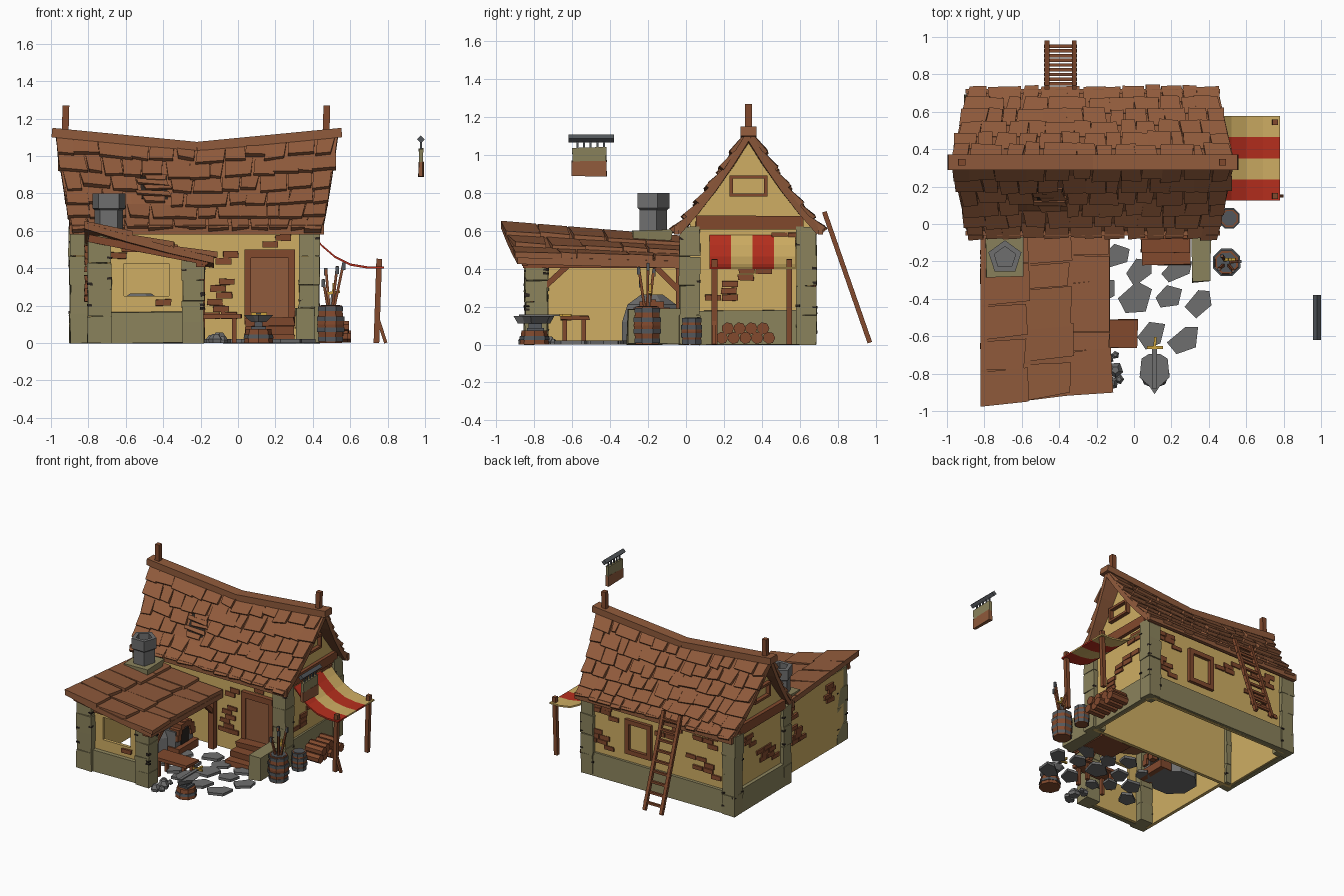
import bpy, bmesh, math, random
from mathutils import Vector as V

if "Cube" in bpy.data.objects:
    bpy.data.objects.remove(bpy.data.objects["Cube"])
random.seed(4)
R = random.uniform

def mat(name, hexcol):
    m = bpy.data.materials.new(name)
    lin = [(int(hexcol[i:i + 2], 16) / 255) ** 2.2 for i in (0, 2, 4)]
    m.diffuse_color = (*lin, 1)
    m.use_nodes = True
    m.node_tree.nodes["Principled BSDF"].inputs["Base Color"].default_value = m.diffuse_color
    return m
ROOF, TIMBER, PLASTER, STONE, GREY, IRON, RED, GOLD, DARK = MATS = [mat(*a) for a in (
    ("roof brown", "8F5B3E"), ("timber brown", "814B31"), ("plaster yellow", "CDAC63"), ("olive stone", "89815C"),
    ("grey stone", "6E6E6E"), ("iron", "54585C"), ("red cloth", "B53223"), ("gold", "C9A040"), ("soot", "2E2824"))]

class Part:
    """Collects solids into one named object."""
    def __init__(s, name):
        s.name, s.bm = name, bmesh.new()
    def faces(s, vs, fs, m):
        vs = [s.bm.verts.new(v) for v in vs]
        for f in fs:
            s.bm.faces.new([vs[i] for i in f]).material_index = MATS.index(m)
        return s
    def hexa(s, c, m):
        return s.faces(c, [(3, 2, 1, 0), (4, 5, 6, 7)] + [(i, (i + 1) % 4, (i + 1) % 4 + 4, i + 4) for i in range(4)], m)
    def box(s, x0, x1, y0, y1, z0, z1, m, j=0):
        c = [(x, y, z) for z in (z0, z1) for x, y in ((x0, y0), (x1, y0), (x1, y1), (x0, y1))]
        return s.hexa([V(p) + V((R(-j, j), R(-j, j), R(-j, j))) for p in c], m)
    def bar(s, a, b, w, h, m):
        a, b = V(a), V(b)
        d = (b - a).normalized()
        u = d.cross(V((0, 0, 1)) if abs(d.z) < .95 else V((0, 1, 0))).normalized()
        t = u.cross(d) * h / 2
        u = u * w / 2
        return s.hexa([p + q for p in (a, b) for q in (-u - t, u - t, u + t, t - u)], m)
    def lathe(s, x, y, rings, n, m, axis=2, rot=0, cap=True):
        vs = []
        for r, z in rings:
            for i in range(n):
                a = rot + i * math.tau / n
                p = (r * math.cos(a), r * math.sin(a))
                vs.append((x + p[0], y + p[1], z) if axis == 2 else (z, x + p[0], y + p[1]))
        k = len(rings)
        fs = [(q * n + i, q * n + (i + 1) % n, q * n + n + (i + 1) % n, q * n + n + i) for q in range(k - 1) for i in range(n)]
        if cap:
            fs += [tuple(range(n))[::-1], tuple(range((k - 1) * n, k * n))]
        return s.faces(vs, fs, m)
    def prism(s, lo, hi, m):
        n = len(lo)
        return s.faces(list(lo) + list(hi), [tuple(range(n))[::-1], tuple(range(n, 2 * n))] +
                       [(i, (i + 1) % n, n + (i + 1) % n, n + i) for i in range(n)], m)
    def done(s):
        bmesh.ops.recalc_face_normals(s.bm, faces=s.bm.faces)
        me = bpy.data.meshes.new(s.name)
        s.bm.to_mesh(me)
        used = sorted({p.material_index for p in me.polygons})
        slots = [p.material_index for p in me.polygons]
        for i in used:
            me.materials.append(MATS[i])
        for p, i in zip(me.polygons, slots):
            p.material_index = used.index(i)
        bpy.context.collection.objects.link(bpy.data.objects.new(s.name, me))

# house walls, gables and stone base
w = Part("house_walls")
w.box(-.86, .40, .02, .045, 0, .66, PLASTER).box(-.86, .40, .635, .66, 0, .66, PLASTER)
g = [(.02, 0), (.66, 0), (.66, .66), (.335, 1.07), (.02, .66)]
for x in (-.87, .375):
    w.prism([(x, *p) for p in g], [(x + .025, *p) for p in g], PLASTER)
w.done()
b = Part("stone_base")
b.box(.39, .415, .05, .6, 0, .18, STONE, .004).box(-.88, .40, .65, .68, 0, .18, STONE, .004)
b.box(-.895, -.86, .05, .6, 0, .18, STONE, .004)
b.box(-.69, -.28, -.835, -.80, 0, .165, STONE, .004)
b.box(.31, .405, -.31, 0, 0, .19, STONE, .006).done()

# olive stone corner posts, with dark nicks
c = Part("corner_posts")
for x, y, h, r in ((.38, .02, .62, .055), (.38, .635, .62, .055), (-.85, .02, .62, .05), (-.85, .635, .62, .055),
                   (-.74, -.79, .57, .065), (-.24, -.79, .45, .062)):
    for k in range(4):
        z0, z1, q = h * k / 4, h * (k + 1) / 4, r * R(.92, 1.02)
        c.box(x - q, x + q, y - q, y + q, z0, z1, STONE, .004)
    for k in range(7):
        z, sx, sy = R(.05, h - .06), random.choice((-1, 1)), random.choice((-1, 1))
        c.box(x + sx * r * .6, x + sx * r * 1.02, y + sy * r * .6, y + sy * r * 1.02, z, z + .012, DARK, .003)
c.done()

# main roof: sagging ridge, flared eaves
def roof(s, v, side, lift=0):
    x = -.22 + s * (.755 - .085 * v)
    zr = 1.055 + .065 * abs(s)
    z = zr - (zr - .60) * (v + .22 * v * (1 - v))
    return V((x, .33 + side * (.005 + .378 * v + lift * .75), z + lift * .65))
deck, tiles = Part("roof_deck"), Part("roof_shingles")
def patch(part, fn, s0, s1, v0, v1, lo, up, dn, m, j=0):
    s0, s1, v1 = s0 + R(-j, j) * .5, s1 + R(-j, j) * .5, v1 + R(-j, j)
    cs = ((s0, v0, up), (s1, v0, up), (s1 + R(-j, j), v1, dn), (s0 + R(-j, j), v1 + R(-j, j), dn + R(0, j / 4)))
    part.hexa([fn(s, v, lo) for s, v, _ in cs] + [fn(s, v, h) for s, v, h in cs], m)
for side in (-1, 1):
    f = lambda s, v, l: roof(s, v, side, l)
    for i in range(4):
        for k in range(4):
            patch(deck, f, i / 2 - 1, i / 2 - .5, k / 4, k / 4 + .25, -.03, .004, .004, ROOF)
    for k in range(6):
        n = 12 + k % 2
        cuts = [-1] + [-1 + 2 * (i + R(-.28, .28)) / n for i in range(1, n)] + [1]
        for a, e in zip(cuts, cuts[1:]):
            if side < 0 and k in (2, 3) and -.46 < (a + e) / 2 < -.18:
                continue  # hole in the front slope
            patch(tiles, f, a + .004, e - .004, k / 6, min(k / 6 + .185, 1.01), .0, .008, .03, ROOF, .02)
tiles.done()
f = lambda s, v, l: roof(s, v, -1, l)
patch(deck, f, -.42, -.22, .34, .6, 0, .006, .006, DARK)
for k in range(5):
    v = .33 + k * .062
    patch(deck, f, -.47 + R(0, .08), -.19 - R(0, .08), v, v + .045, .006, .018, .02, ROOF, .022)
for y in (-.05, .71):
    deck.bar((-.9, y, .605), (.46, y, .605), .025, .05, ROOF)
deck.done()
r = Part("ridge_beam")
for s in (-1, 1):
    r.bar((-.22, .33, 1.05), (-.22 + s * .775, .33, 1.125), .085, .05, ROOF)
for x in (-.925, .47):
    r.bar((x, .33, 1.08), (x + .005, .33, 1.27), .036, .036, TIMBER)
r.done()

# gable timbers and windows
t = Part("gable_timbers")
for x, d in ((.40, 1), (-.87, -1)):
    X = sorted((x, x + d * .03))
    t.box(*X, .05, .62, .61, .68, TIMBER, .004)
    for z in (.78, .875):
        t.box(*X, .23, .43, z, z + .018, TIMBER)
    for y in (.23, .412):
        t.box(*X, y, y + .018, .78, .89, TIMBER)
t.done()
t = Part("back_window")
for x in (-.17, .02):
    t.box(x, x + .035, .65, .685, .26, .51, TIMBER)
t.box(-.17, .055, .65, .685, .245, .28, TIMBER).box(-.17, .055, .65, .685, .48, .515, TIMBER).done()

# exposed bricks: (column, row height, rows, drift)
br = Part("exposed_bricks")
def bricks(axis, pos, spots):
    for u, z, rows, drift in spots:
        for k in range(rows):
            a = u + k * drift + (.02 if k % 2 else -.02)
            for q in range(random.choice((1, 2))):
                lo, hi, z0 = a + q * .09, a + q * .09 + .083, z + k * .036
                A, B = (pos - .01, pos + .01), (lo, hi)
                br.box(*(A + B if axis == 0 else B + A), z0, z0 + .033, TIMBER, .003)
bricks(0, .40, [(.12, .23, 6, .045), (.43, .52, 2, 0)])
bricks(1, .02, [(-.16, .13, 6, .008), (.15, .51, 2, .03), (-.1, .42, 2, 0)])
bricks(1, .66, [(.18, .22, 4, .02), (.14, .46, 3, .03), (-.35, .45, 3, -.03), (-.75, .24, 4, .03), (-.72, .47, 3, .0)])
bricks(0, -.81, [(-.3, .22, 4, .02), (-.65, .38, 4, -.01), (-.2, .42, 3, .02)])
bricks(1, -.81, [(-.66, .45, 2, .02), (-.42, .2, 1, 0)])
bricks(0, -.87, [(.12, .25, 4, .02), (.4, .45, 3, .02)])
br.done()

# forge lean-to: walls, frame and sloping roof
e = Part("forge_walls")
e.box(-.805, -.78, -.8, .02, 0, .57, PLASTER)
for x0, x1, z0, z1 in ((-.7, -.61, 0, .43), (-.37, -.27, 0, .43), (-.61, -.37, 0, .25)):
    e.box(x0, x1, -.805, -.78, z0, z1, PLASTER)
e.prism([(-.7, -.805, .425), (-.27, -.805, .425), (-.27, -.805, .46), (-.7, -.805, .56)],
        [(-.7, -.78, .425), (-.27, -.78, .425), (-.27, -.78, .46), (-.7, -.78, .56)], PLASTER).done()
e = Part("forge_frame")
e.bar((-.2, -.86, .43), (-.2, 0, .43), .05, .05, TIMBER).bar((-.2, -.03, 0), (-.2, -.03, .42), .045, .045, TIMBER)
e.bar((-.2, -.74, .31), (-.2, -.62, .42), .03, .03, TIMBER).bar((-.2, -.04, .29), (-.2, -.17, .42), .03, .03, TIMBER)
e.bar((-.8, -.88, .56), (-.16, -.85, .435), .03, .04, TIMBER).done()
def lean(a, q, l=0):  # a: high to low side, q: front to back
    front = -.975 + .085 * a
    return V((-.82 + .69 * a, front - front * q, .645 - .225 * a + .04 * a * a - .08 * q * (1 - .7 * a) + l))
e = Part("forge_roof")
for i in range(3):
    for k in range(4):
        patch(e, lean, i / 3, i / 3 + .334, k / 4, k / 4 + .25, -.035, .003, .003, ROOF)
    cuts = [0] + [(q + R(-.25, .25)) / 5 for q in range(1, 5)] + [1]
    for a, d in zip(cuts, cuts[1:]):
        patch(e, lambda v, s, l: lean(s, v, l), a + .004, d - .004, i / 3, min(i / 3 + .37, 1.0), 0, .008, .03, ROOF, .02)
e.done()

# chimney and furnace
k = Part("chimney")
k.box(-.79, -.595, -.285, -.075, .545, .605, STONE, .006)
k.lathe(-.69, -.18, [(.08, .59), (.08, .71), (.093, .72), (.093, .8), (.06, .8), (.06, .7)], 5, GREY, rot=math.pi / 2).done()
k = Part("furnace")
k.lathe(-.52, -.18, [(.17, 0), (.17, .12), (.14, .21), (.06, .265)], 8, GREY, rot=math.pi / 8)
k.box(-.45, -.34, -.29, -.07, 0, .18, GREY).box(-.345, -.335, -.23, -.13, .06, .17, DARK)
for i in range(7):
    a = math.pi * i / 6
    y, z = -.18 + .085 * math.cos(a), .13 + .085 * math.sin(a)
    k.bar((-.4, y, z), (-.32, y, z), .045, .045, TIMBER)
k.box(-.4, -.3, -.3, -.06, 0, .06, TIMBER).done()

# door and steps
d = Part("door")
d.box(.07, .27, .0, .03, .1, .46, ROOF)
d.box(.035, .07, -.01, .03, .1, .5, TIMBER).box(.27, .305, -.01, .03, .1, .5, TIMBER).box(.035, .305, -.015, .03, .455, .5, TIMBER).done()
d = Part("door_steps")
for i in range(3):
    d.box(.04, .3, -.22 + i * .07, .02, i * .045, i * .045 + .045, TIMBER, .006)
d.done()

# awning with striped cloth
a = Part("awning_cloth")
pts = [(.39, .59), (.45, .525), (.52, .465), (.6, .425), (.69, .41), (.78, .41)]
for i, m in enumerate((RED, PLASTER, RED, PLASTER)):
    y0, y1 = .125 + i * .113, .238 + i * .113
    for p, q in zip(pts, pts[1:]):
        a.hexa([(x, y, z + h) for h in (-.012, 0) for (x, z), y in ((p, y0), (q, y0), (q, y1), (p, y1))], m)
a.done()
a = Part("awning_posts")
for y in (.15, .545):
    a.bar((.74, y, 0), (.755, y, .45), .03, .03, TIMBER)
a.bar((.745, .15, .14), (.79, .15, 0), .018, .018, TIMBER).done()

# barrels with tools
for name, x, y, s, h in (("tool_barrel", .495, -.205, .077, .2), ("small_barrel", .51, .03, .058, .14)):
    p = Part(name)
    p.lathe(x, y, [(s * .85, 0), (s, h * .5), (s * .85, h), (s * .68, h), (s * .68, h * .8)], 8, TIMBER, rot=.4)
    for z in (.1, .35, .65, .91):
        q = s * (1.04 - .6 * (z - .5) ** 2)
        p.lathe(x, y, [(q, h * z - .012), (q, h * z + .012), (q * .86, h * z + .012), (q * .86, h * z - .012)], 8, IRON, rot=.4, cap=False)
    p.lathe(x, y, [(s * .72, h), (s * .72, h + .003)], 8, IRON, rot=.4)
    p.done()
p = Part("swords_and_sticks")
for x, y, z in ((.455, -.24, .34), (.47, -.17, .4), (.565, -.2, .43), (.53, -.25, .41)):
    p.bar((.495, -.205, .1), (x, y, z), .014, .014, TIMBER).bar((x, y, z - .04), (x, y, z), .018, .016, IRON)
p.bar((.5, -.2, .1), (.51, -.19, .27), .025, .008, GREY).bar((.48, -.19, .265), (.545, -.19, .275), .014, .014, GOLD)
p.bar((.51, -.19, .27), (.513, -.19, .32), .014, .014, GOLD).done()

# firewood
p = Part("log_pile")
for row, z in ((5, .035), (4, .085)):
    for i in range(row):
        p.lathe(.19 + i * .062 + (5 - row) * .031, z, [(.033, .43 + R(0, .02)), (.033, .59 + R(-.03, .02))], 7, TIMBER, axis=0)
p.done()

# anvil on stump, sword laid across it
p = Part("anvil")
p.lathe(.11, -.8, [(.078, 0), (.068, .075)], 8, TIMBER).lathe(.11, -.8, [(.08, .025), (.077, .045)], 8, IRON)
p.box(.07, .15, -.84, -.75, .075, .088, IRON).box(.088, .132, -.83, -.76, .088, .12, IRON)
sh = [(.11, -.91), (.14, -.865), (.19, -.82), (.18, -.72), (.14, -.695), (.08, -.695), (.04, -.72), (.03, -.82), (.08, -.865)]
p.prism([(.11 + (x - .11) * .5, -.8 + (y + .8) * .8, .112) for x, y in sh], [(x, y, .15) for x, y in sh], GREY).done()
p = Part("sword")
p.bar((.11, -.88, .155), (.11, -.66, .155), .025, .008, GREY).bar((.07, -.66, .155), (.155, -.66, .155), .014, .014, GOLD)
p.bar((.11, -.66, .155), (.115, -.605, .155), .014, .014, GOLD).done()

# bench
p = Part("bench")
p.box(-.28, .02, -.66, -.51, .13, .155, TIMBER, .005)
for x in (-.24, -.02):
    for y in (-.64, -.54):
        p.bar((x, y, 0), (x, y, .14), .025, .025, TIMBER)
p.done()

# paving stones and rubble
p = Part("paving_stones")
for x, y, s in ((.01, -.4, .105), (.19, -.39, .075), (.35, -.42, .085), (.27, -.62, .09), (.09, -.59, .085), (-.1, -.17, .08), (.03, -.25, .085),
                (.23, -.24, .08), (-.17, -.36, .08), (-.3, -.25, .08), (-.33, -.42, .09), (-.2, -.5, .07), (-.42, -.58, .08), (-.1, -.58, .06)):
    t0, ring = R(.3, 1.1), []  # elongated irregular slabs
    for i in range(5):
        q, u = i * math.tau / 5 + R(-.25, .25), s * R(.95, 1.15)
        c, d = u * math.cos(q), .75 * u * math.sin(q)
        ring.append((x + c * math.cos(t0) - d * math.sin(t0), y + c * math.sin(t0) + d * math.cos(t0)))
    p.prism([(*q, 0) for q in ring], [(*q, .02) for q in ring], GREY)
p.done()
p = Part("rubble")
for x, y, s in ((-.1, -.78, .04), (-.12, -.85, .035), (-.14, -.72, .03), (-.08, -.83, .025), (-.1, -.7, .02)):
    p.lathe(x, y, [(s, 0), (s * 1.1, s * .6), (s * .5, s * 1.4)], 5, GREY, rot=R(0, 3))
p.done()

# ladder leaning on the back eave
p = Part("ladder")
for x in (-.465, -.32):
    p.bar((x, .97, .01), (x, .73, .7), .025, .025, TIMBER)
for i in range(9):
    q = .08 + i * .105
    p.bar((-.48, .97 - .24 * q, .01 + .69 * q), (-.305, .97 - .24 * q, .01 + .69 * q), .018, .018, TIMBER)
p.done()

# hanging sign
p = Part("hanging_sign")
p.hexa([(.978 + dx, y, 1.088 + dz) for y in (-.62, -.38) for dx, dz in ((-.021, 0), (0, -.021), (.021, 0), (0, .021))], IRON)
for i in range(5):
    p.box(.973, .983, -.578 + i * .035, -.568 + i * .035, 1.035, 1.075, IRON)
p.box(.967, .99, -.6, -.42, .965, 1.04, STONE, .003).box(.966, .991, -.602, -.418, .89, .967, ROOF, .004).done()
